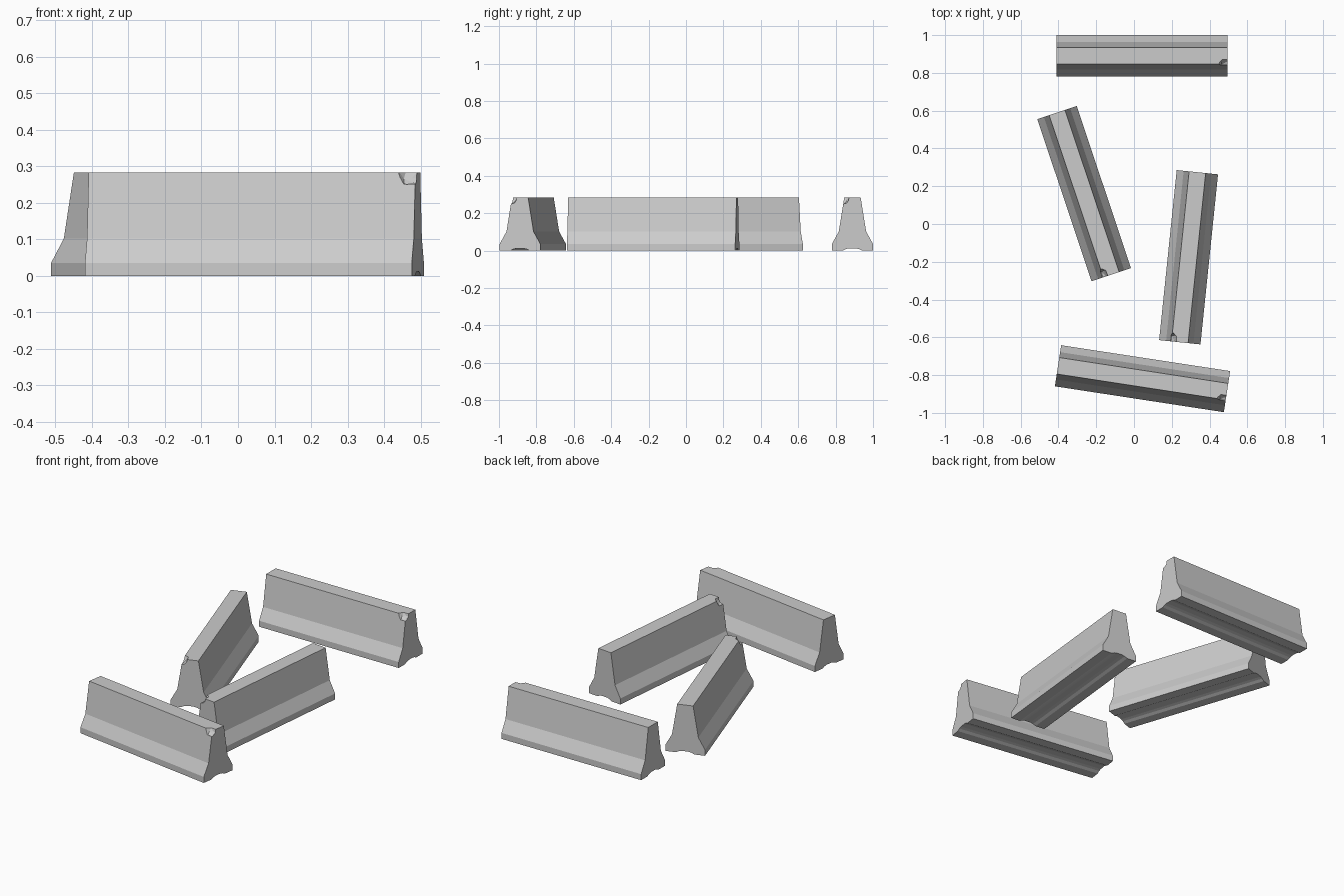
import bpy, bmesh, random
from math import radians
from mathutils import Vector

if "Cube" in bpy.data.objects:
    bpy.data.objects.remove(bpy.data.objects["Cube"])

L, H = 0.905, 0.283

# Half cross-section (y, z), from the groove under the base up to the top
half = [(0.018, 0.012), (0.035, 0.008), (0.052, 0.0), (0.11, 0.0),
        (0.11, 0.035), (0.073, 0.102), (0.044, H)]
profile = half + [(-y, z) for y, z in reversed(half)]


def new_object(name, bm):
    bmesh.ops.recalc_face_normals(bm, faces=bm.faces)
    mesh = bpy.data.meshes.new(name)
    bm.to_mesh(mesh)
    bm.free()
    ob = bpy.data.objects.new(name, mesh)
    bpy.context.collection.objects.link(ob)
    return ob


# Barrier body: extruded profile
bm = bmesh.new()
end = bm.faces.new([bm.verts.new((-L / 2, y, z)) for y, z in profile])
ext = bmesh.ops.extrude_face_region(bm, geom=[end])
bmesh.ops.translate(bm, vec=(L, 0, 0),
                    verts=[g for g in ext["geom"] if isinstance(g, bmesh.types.BMVert)])
body = new_object("barrier_1", bm)

# Rough lump that breaks the top corner off one end
random.seed(4)
bm = bmesh.new()
bmesh.ops.create_icosphere(bm, subdivisions=2, radius=1)
for v in bm.verts:
    p = v.co * random.uniform(0.8, 1.1)
    v.co = Vector((L / 2 + p.x * 0.055, -0.046 + p.y * 0.033, H + p.z * 0.038))
chip = new_object("chip_cutter", bm)
chip.hide_render = True

mod = body.modifiers.new("chipped_corner", "BOOLEAN")
mod.operation = "DIFFERENCE"
mod.solver = "EXACT"
mod.object = chip
bpy.context.view_layer.update()
mesh = bpy.data.meshes.new_from_object(
    body.evaluated_get(bpy.context.evaluated_depsgraph_get()))
body.modifiers.clear()
body.data = mesh
bpy.data.objects.remove(chip)

# Four scattered copies: x, y, turn in degrees
places = [(0.043, 0.89, 0), (-0.264, 0.161, -71.5),
          (0.289, -0.176, -95.9), (0.045, -0.819, -8.7)]
for i, (x, y, turn) in enumerate(places):
    ob = body
    if i:
        ob = bpy.data.objects.new(f"barrier_{i + 1}", mesh)
        bpy.context.collection.objects.link(ob)
    ob.location = (x, y, 0)
    ob.rotation_euler.z = radians(turn)
